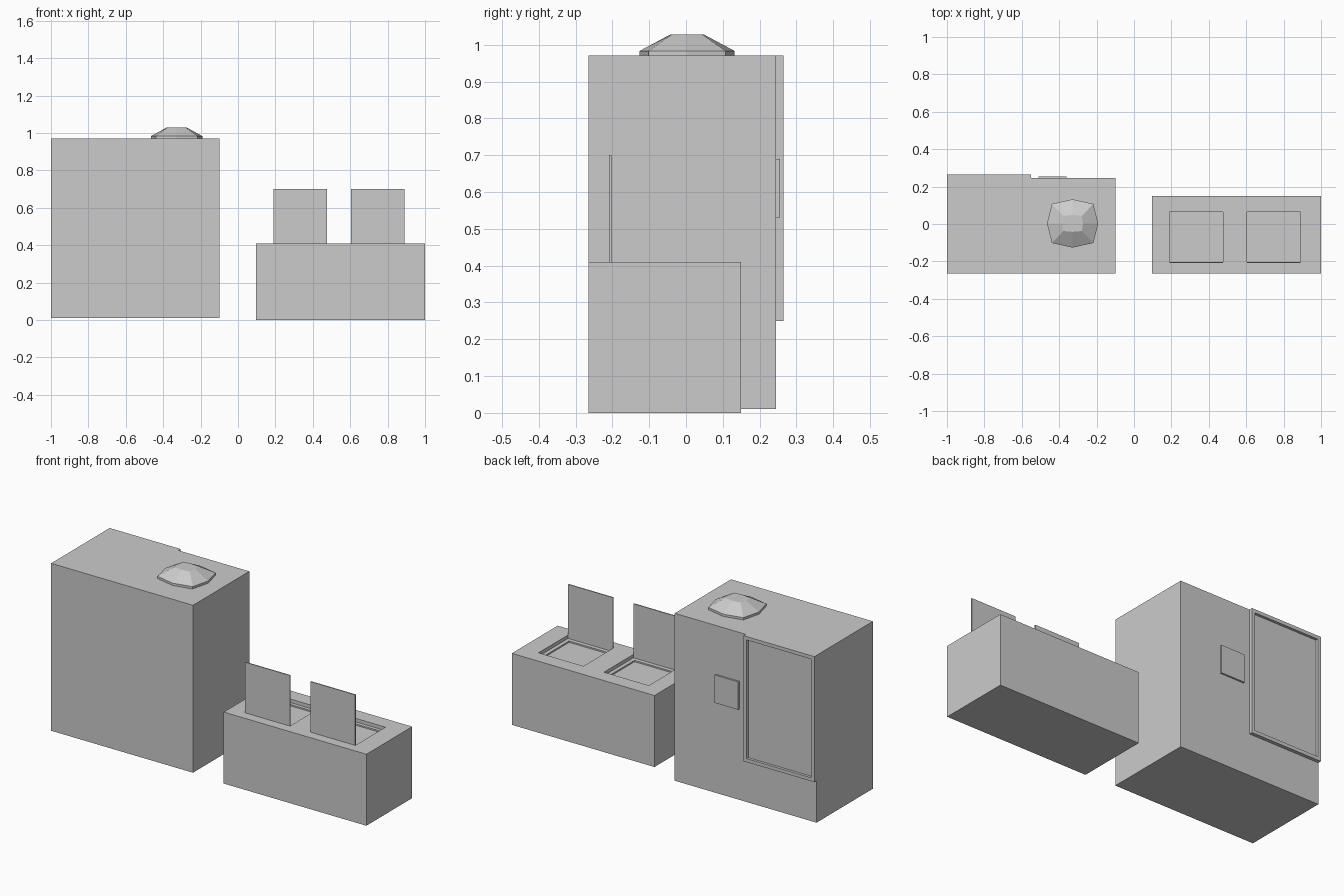
import bpy, bmesh

if "Cube" in bpy.data.objects:
    bpy.data.objects.remove(bpy.data.objects["Cube"])


def box(name, x, y, z):
    """Box from (min, max) pairs on each axis."""
    bm = bmesh.new()
    bmesh.ops.create_cube(bm, size=1)
    for v in bm.verts:
        v.co = [r[0] if c < 0 else r[1] for c, r in zip(v.co, (x, y, z))]
    return finish(name, bm)


def finish(name, bm):
    bmesh.ops.recalc_face_normals(bm, faces=bm.faces)
    me = bpy.data.meshes.new(name)
    bm.to_mesh(me)
    bm.free()
    ob = bpy.data.objects.new(name, me)
    bpy.context.collection.objects.link(ob)
    return ob


def cut(target, cutter):
    cutter.hide_render = True
    cutter.hide_set(True)
    mod = target.modifiers.new("recess", 'BOOLEAN')
    mod.operation = 'DIFFERENCE'
    mod.solver = 'EXACT'
    mod.object = cutter


# Tall cabinet with a framed door and a small plate on its back
box("tall_cabinet", (-1, -0.1), (-0.265, 0.245), (0.01, 0.97))
door = box("door", (-1, -0.55), (0.245, 0.265), (0.25, 0.97))
cut(door, box("door_cutter", (-0.98, -0.57), (0.25, 0.3), (0.27, 0.95)))
box("control_plate", (-0.51, -0.36), (0.245, 0.255), (0.53, 0.69))

# Low faceted dome on the cabinet: stacked eight-sided rings of (rx, ry, corner ratio, z)
bm = bmesh.new()
rings = []
for rx, ry, k, z in ((0.137, 0.129, 0.81, 0.97), (0.137, 0.129, 0.81, 0.983),
                     (0.055, 0.045, 0.9, 1.028)):
    signs = ((1, 0), (k, k), (0, 1), (-k, k), (-1, 0), (-k, -k), (0, -1), (k, -k))
    rings.append([bm.verts.new((-0.328 + sx * rx, 0.003 + sy * ry, z)) for sx, sy in signs])
for a, b in zip(rings, rings[1:]):
    for i in range(8):
        j = (i + 1) % 8
        bm.faces.new((a[i], a[j], b[j], b[i]))
bm.faces.new(rings[0][::-1])
bm.faces.new(rings[-1])
finish("dome", bm)

# Low bench with two shallow wells and upright lids
bench = box("bench", (0.095, 1), (-0.265, 0.15), (0, 0.41))
for i, x in enumerate((0.19, 0.605)):
    x2 = x + 0.285
    cut(bench, box(f"well_cutter_{i}", (x, x2), (-0.203, 0.065), (0.39, 0.5)))
    cut(bench, box(f"well_floor_cutter_{i}", (x + 0.022, x2 - 0.022), (-0.18, 0.045), (0.382, 0.45)))
    box(f"lid_{i}", (x, x2), (-0.209, -0.203), (0.408, 0.7))
